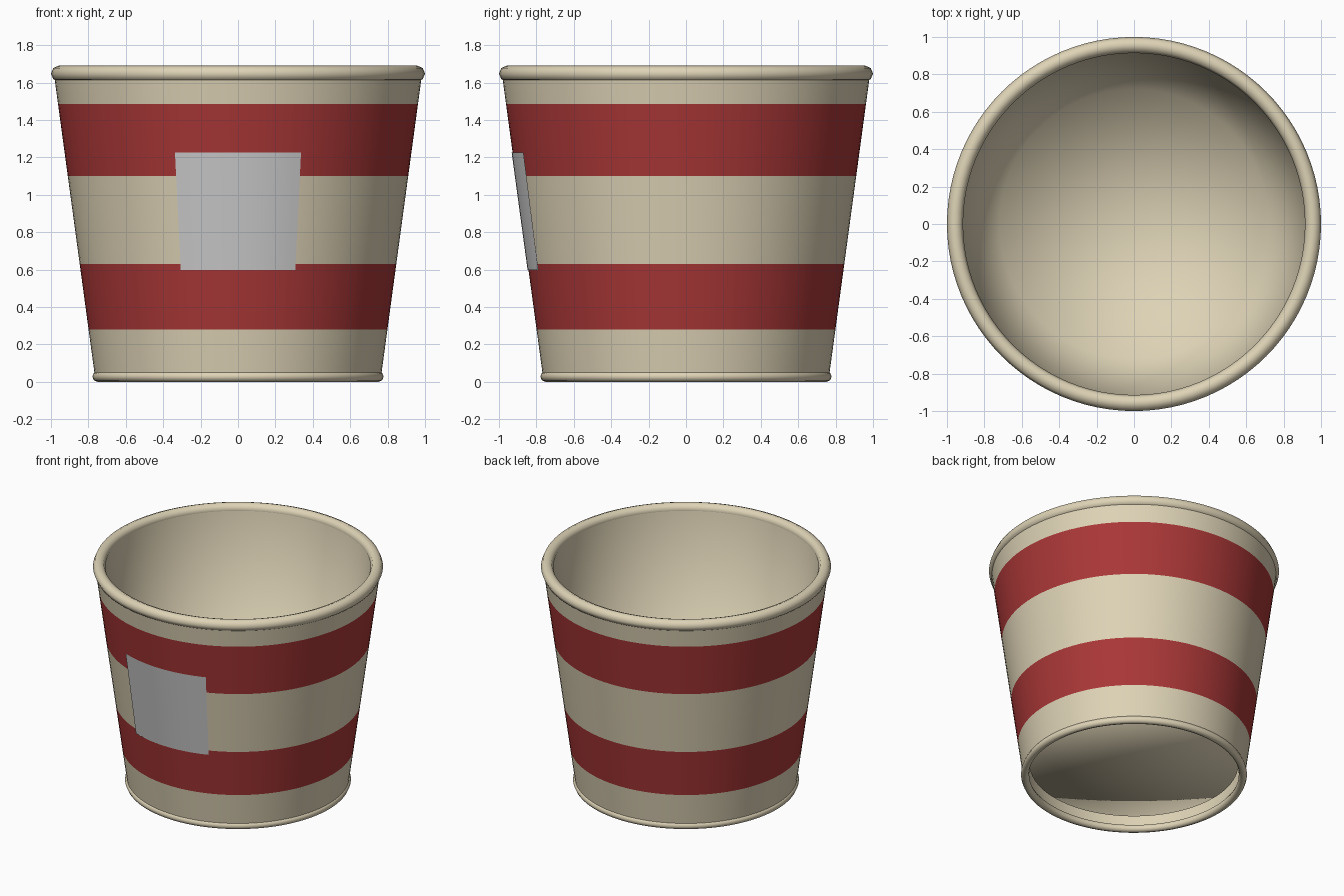
import bpy, bmesh, math

if "Cube" in bpy.data.objects:
    bpy.data.objects.remove(bpy.data.objects["Cube"])

SEG = 96


def material(name, rgb):
    m = bpy.data.materials.new(name)
    m.diffuse_color = (*rgb, 1.0)
    m.use_nodes = True
    m.node_tree.nodes["Principled BSDF"].inputs["Base Color"].default_value = m.diffuse_color
    return m


CREAM = material("cream", (0.73, 0.65, 0.468))
RED = material("red", (0.40, 0.038, 0.038))
GREY = material("light grey", (0.61, 0.61, 0.61))


def wall_r(z):
    return 0.761 + 0.1355 * z


def finish(bm, name, mats):
    for f in bm.faces:
        f.smooth = True
    me = bpy.data.meshes.new(name)
    bm.to_mesh(me)
    bm.free()
    for m in mats:
        me.materials.append(m)
    ob = bpy.data.objects.new(name, me)
    bpy.context.collection.objects.link(ob)
    return ob


def lathe(name, profile, mats, closed=False, inward=False):
    """Spin an (r, z) profile around z."""
    bm = bmesh.new()
    vs = [bm.verts.new((r, 0, z)) for r, z in profile]
    for a, b in zip(vs, vs[1:]):
        bm.edges.new((a, b))
    if closed:
        bm.edges.new((vs[-1], vs[0]))
    bmesh.ops.spin(bm, geom=bm.verts[:] + bm.edges[:], cent=(0, 0, 0),
                   axis=(0, 0, 1), angle=2 * math.pi, steps=SEG)
    bmesh.ops.remove_doubles(bm, verts=bm.verts, dist=1e-5)
    bmesh.ops.recalc_face_normals(bm, faces=bm.faces)
    if not closed:
        # Point open sheets outward from, or in toward, the axis
        f = max(bm.faces, key=lambda f: f.calc_area())
        c = f.calc_center_median()
        if (c.x * f.normal.x + c.y * f.normal.y > 0) == inward:
            bmesh.ops.reverse_faces(bm, faces=bm.faces)
    return finish(bm, name, mats)


# Outer wall, with the red stripes chosen by height
BANDS = [(0.28, 0.63), (1.10, 1.485)]
wall = lathe("outer_wall", [(wall_r(z), z) for z in (0.03, 0.28, 0.63, 1.10, 1.485, 1.65)],
             [CREAM, RED])
for p in wall.data.polygons:
    if any(lo < p.center.z < hi for lo, hi in BANDS):
        p.material_index = 1

# Inner cup with its raised floor, meeting the inside of the top rim
lathe("inner_cup", [(0.917, 1.655), (0.72, 0.11), (0, 0.11)], [CREAM], inward=True)


# Rolled rims
def rim(name, radius, z, minor, sides):
    prof = [(radius + minor * math.cos(2 * math.pi * i / sides),
             z + minor * math.sin(2 * math.pi * i / sides)) for i in range(sides)]
    lathe(name, prof, [CREAM], closed=True)


rim("top_rim", 0.957, 1.648, 0.043, 8)
rim("bottom_rim", 0.751, 0.028, 0.028, 8)

# Curved blank label on the front
bm = bmesh.new()
half, steps, rows = math.radians(21.2), 16, []
for z in (0.597, 1.226):
    rows.append([])
    for i in range(steps + 1):
        a = -half + 2 * half * i / steps
        r = wall_r(z) + 0.005
        rows[-1].append(bm.verts.new((r * math.sin(a), -r * math.cos(a), z)))
for i in range(steps):
    bm.faces.new((rows[0][i], rows[0][i + 1], rows[1][i + 1], rows[1][i]))
finish(bm, "front_label", [GREY])
